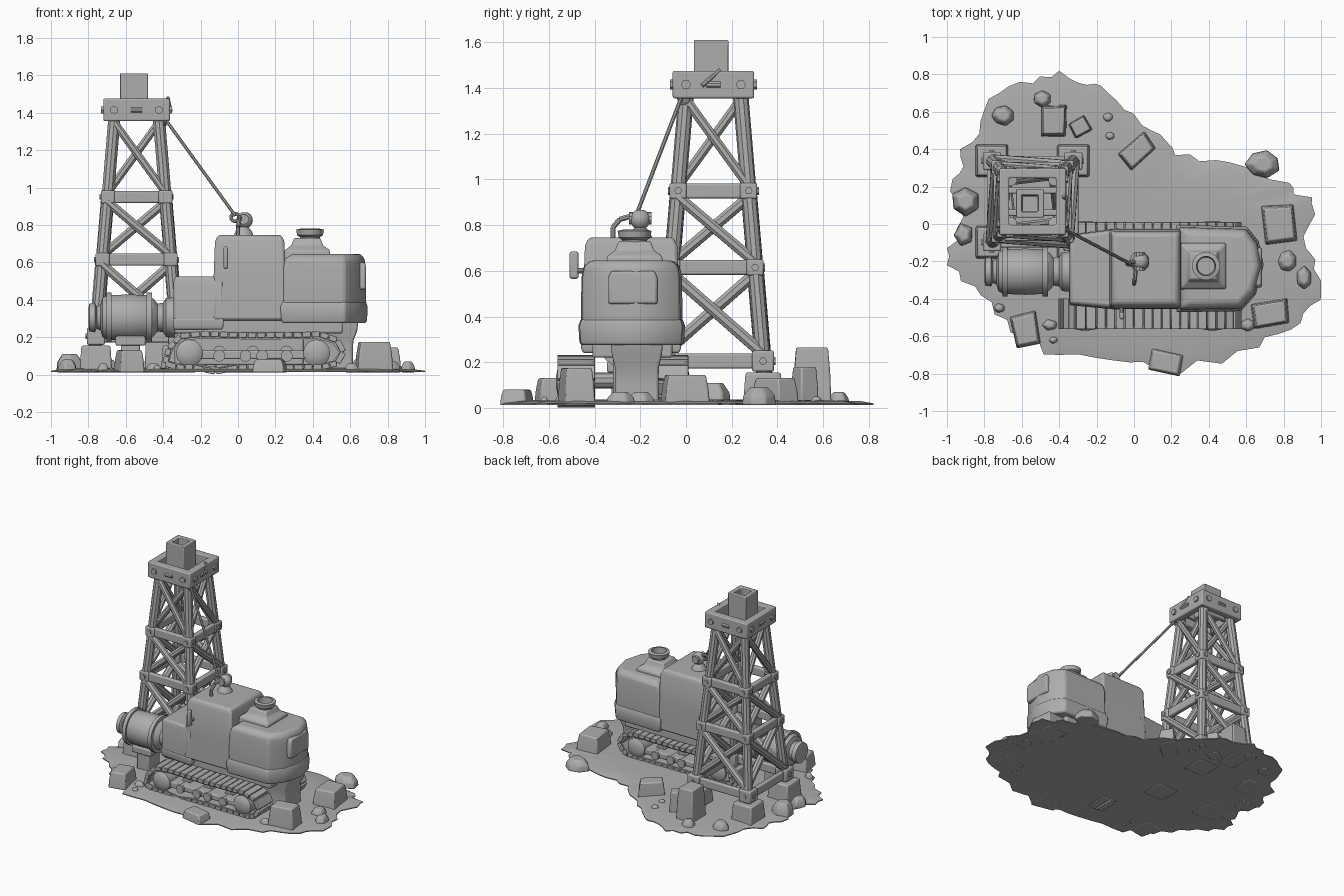
import bpy, bmesh, math, random
from mathutils import Vector

random.seed(4)
if "Cube" in bpy.data.objects:
    bpy.data.objects.remove(bpy.data.objects["Cube"])

grey = bpy.data.materials.new("plain_grey")
grey.use_nodes = True
tone = (0.42, 0.42, 0.42, 1)
grey.diffuse_color = tone
grey.node_tree.nodes["Principled BSDF"].inputs["Base Color"].default_value = tone


def finish(ob, bevel=0.0):
    ob.data.materials.append(grey)
    if bevel:
        mod = ob.modifiers.new("soft_edges", 'BEVEL')
        mod.width, mod.segments, mod.limit_method = bevel, 2, 'ANGLE'
    bpy.ops.object.select_all(action='DESELECT')
    ob.select_set(True)
    bpy.context.view_layer.objects.active = ob
    bpy.ops.object.shade_smooth_by_angle(angle=math.radians(35))
    return ob


def skin(name, rings, bevel=0.0, closed=False):
    """Skin a stack of equal rings; cap the ends unless it closes on itself."""
    bm = bmesh.new()
    loops = [[bm.verts.new(p) for p in ring] for ring in rings]
    n = len(loops[0])
    for a, b in zip(loops, loops[1:] + (loops[:1] if closed else [])):
        for i in range(n):
            j = (i + 1) % n
            bm.faces.new((a[i], a[j], b[j], b[i]))
    if not closed:
        bm.faces.new(loops[0])
        bm.faces.new(loops[-1])
    bmesh.ops.recalc_face_normals(bm, faces=bm.faces)
    mesh = bpy.data.meshes.new(name)
    bm.to_mesh(mesh)
    bm.free()
    ob = bpy.data.objects.new(name, mesh)
    bpy.context.scene.collection.objects.link(ob)
    return finish(ob, bevel)


def block(name, plan, levels, bevel=0.0):
    """Stack a plan outline at (height, scale) levels."""
    cx = sum(p[0] for p in plan) / len(plan)
    cy = sum(p[1] for p in plan) / len(plan)
    return skin(name, [[(cx + (x - cx) * s, cy + (y - cy) * s, z) for x, y in plan]
                       for z, s in levels], bevel)


def rect(x0, x1, y0, y1):
    return [(x0, y0), (x1, y0), (x1, y1), (x0, y1)]


def box(name, c, size, bevel=0.008, turn=0.0):
    x, y, z = (v / 2 for v in size)
    ob = block(name, rect(-x, x, -y, y), [(-z, 1), (z, 1)], bevel)
    ob.location, ob.rotation_euler.y = c, turn
    return ob


def lathe(name, profile, origin, axis=(0, 0, 1), n=16, closed=False, bevel=0.0):
    """Revolve (radius, distance) points around an axis."""
    q = Vector((0, 0, 1)).rotation_difference(Vector(axis))
    rings = []
    for r, d in profile:
        r = r * math.sqrt(2) if n == 4 else r
        angs = [math.tau * (i + 0.5) / n for i in range(n)]
        rings.append([Vector(origin) + q @ Vector((r * math.cos(a), r * math.sin(a), d))
                      for a in angs])
    return skin(name, rings, bevel, closed)


def rod(name, a, b, r, n=10):
    d = Vector(b) - Vector(a)
    return lathe(name, [(r, 0), (r, d.length)], a, d.normalized(), n)


def torus(name, loc, rot, r, t):
    bpy.ops.mesh.primitive_torus_add(location=loc, rotation=rot, major_radius=r, minor_radius=t,
                                     major_segments=16, minor_segments=8)
    bpy.context.object.name = name
    finish(bpy.context.object)


# Ground patch with a ragged rim
rim = [(-.97, .24), (-.93, .4), (-.8, .61), (-.61, .76), (-.4, .82), (-.21, .75), (-.05, .61),
       (.14, .48), (.22, .37), (.51, .33), (.83, .22), (.95, .11), (.92, -.13), (1, -.35),
       (.89, -.53), (.67, -.66), (.25, -.8), (-.02, -.74), (-.4, -.7), (-.66, -.58),
       (-.82, -.38), (-1, -.22), (-.95, -.03)]
ragged = []
for p, q in zip(rim, rim[1:] + rim[:1]):
    for t in (0, .25, .5, .75):
        k = random.uniform(.95, 1.04) if t else 1
        x, y = ((p[i] + (q[i] - p[i]) * t) * k for i in (0, 1))
        ragged.append((max(-1, min(1, x)), max(-.8, min(.82, y))))
block("ground", ragged, [(.015, .02), (.015, .6), (.013, 1), (.02, 1), (.03, .93),
                         (.036, .6), (.038, .02)])

# Rocks: x, y, length, width, height, sides, turn
rocks = [(-.43, .55, .14, .17, .265, 4, 0), (-.29, .52, .1, .09, .18, 4, .5), (.02, .39, .18, .11, .13, 4, .7),
         (.78, 0, .17, .2, .145, 4, .1), (.73, -.48, .19, .13, .175, 4, .15), (.17, -.74, .18, .12, .08, 4, -.2),
         (-.58, -.57, .14, .18, .13, 4, .2), (-.7, .58, .12, .1, .08, 7, 0), (-.49, .67, .1, .09, .07, 6, 0),
         (.69, .32, .17, .14, .09, 7, 0), (.82, -.2, .1, .11, .07, 7, 0), (.91, -.29, .08, .12, .07, 6, 0),
         (.61, -.54, .08, .07, .06, 6, 0), (-.9, .12, .14, .14, .11, 6, 0), (-.91, -.06, .1, .12, .08, 5, 0),
         (-.72, -.45, .06, .05, .06, 5, 0), (-.45, -.54, .08, .06, .06, 5, 0), (-.43, -.62, .05, .04, .05, 5, 0),
         (-.14, .57, .06, .05, .05, 6, 0), (-.13, .47, .06, .05, .05, 5, 0)]
for x, y, sx, sy, h, n, turn in rocks:
    plan = []
    for i in range(n):
        a = math.tau * (i + .5) / n
        k = random.uniform(.92, 1.06) * (.72 if n == 4 else .56)
        u, v = sx * k * math.cos(a), sy * k * math.sin(a)
        plan.append((x + u * math.cos(turn) - v * math.sin(turn),
                     y + u * math.sin(turn) + v * math.cos(turn)))
    top = .82 if n == 4 else .55
    block("rock", plan, [(.012, 1), (h * .6, .93), (h, top)], .008)

# Vehicle hull, cabin, engine hood and tail body
block("chassis", rect(-.34, .56, -.41, -.06), [(.22, 1), (.31, 1)], .01)
block("belly", rect(.3, .63, -.32, -.11), [(.03, .92), (.1, .9), (.18, .92), (.23, 1.04), (.3, 1.1)], .01)
block("belly_front", rect(-.34, .35, -.32, -.12), [(.05, 1), (.25, 1)], .01)
hood = [(-.345, -.43), (-.08, -.455), (-.08, -.025), (-.345, -.06)]
block("hood", hood, [(.25, 1), (.49, 1), (.525, .95)], .012)
block("hood_sill", hood, [(.24, .98), (.26, 1.02), (.3, 1.02)], .008)
block("cabin", rect(-.135, .26, -.455, -.025), [(.29, 1), (.5, .98), (.71, .94), (.747, .86)], .015)
tail = [(.24, -.46), (.57, -.455), (.645, -.37), (.685, -.22), (.66, -.1), (.6, -.025), (.24, -.015)]
block("tail_body", tail, [(.29, .99), (.4, 1), (.57, .99), (.62, .95), (.645, .82)], .012)
block("tail_skirt", tail, [(.275, 1.0), (.29, 1.03), (.36, 1.05), (.39, 1.0)], .008)
block("tail_panel", rect(.6, .685, -.34, -.125), [(.455, 1), (.57, 1), (.6, .88)], .01)
box("door_lamp", (-.065, -.49, .625), (.025, .04, .12), .01)
rod("lamp_bracket", (-.065, -.42, .6), (-.065, -.48, .6), .012)

# Smoke stack
lathe("stack_base", [(.125, .62), (.12, .665), (.085, .69), (.07, .73)], (.37, -.225, 0), n=4, bevel=.008)
lathe("stack_collar", [(.055, .69), (.055, .735), (.07, .745), (.075, .775), (.052, .78), (.045, .71)],
      (.385, -.225, 0), n=20)

# Winch head and cable
lathe("winch_base", [(.055, .74), (.045, .765), (.025, .79)], (.03, -.2, 0))
lathe("winch_ball", [(.045 * math.sin(a * math.pi / 8), -.045 * math.cos(a * math.pi / 8))
                     for a in range(1, 8)], (.035, -.2, .825))
rod("winch_pin", (.03, -.25, .83), (.03, -.15, .83), .028)
torus("winch_ring", (-.015, -.21, .84), (1.2, .4, 0), .022, .01)
rod("cable", (-.015, -.215, .85), (-.385, -.02, 1.36), .009, 8)
torus("cable_eye", (-.39, -.01, 1.355), (0, math.pi / 2, 0), .02, .009)
hose = [(0, -.32, .74), (0, -.32, .79), (.005, -.29, .825), (.01, -.24, .84)]
for a, b in zip(hose, hose[1:]):
    rod("winch_hose", a, b, .012, 8)

# Crawler tracks, sagging a little near the front end
path = [(-.39, .06), (-.37, .14), (-.31, .205), (-.2, .217), (.1, .21), (.44, .215), (.53, .185),
        (.565, .12), (.53, .06), (.45, .04), (.0, .038), (-.12, .015), (-.24, .038), (-.33, .04)]


def track(y, width, lift):
    loop = [Vector((x, 0, max(z, lift))) for x, z in path]
    inner = [Vector((.08 + (p.x - .08) * .95, 0, .115 + (p.z - .115) * .76)) for p in loop]

    def side(points, yy):
        return [p + Vector((0, yy, 0)) for p in points]
    w = width * .42
    skin("track_belt", [side(loop, y - w), side(loop, y + w), side(inner, y + w), side(inner, y - w)],
         closed=True)
    for a, b in zip(loop, loop[1:] + loop[:1]):
        count = max(1, round((b - a).length / .05))
        d = (b - a) / count
        for i in range(count):
            c = a + d * (i + .5)
            box("track_pad", (c.x, y, c.z), (d.length * .9, width, .03), .004, math.atan2(-d.z, d.x))
    for x in (-.26, .42):
        lathe("track_wheel", [(.072, -.5 * width), (.072, .42 * width), (.055, .5 * width),
                              (.02, .54 * width)], (x, y, .115),
              (0, -1 if y < -.2 else 1, 0), 18)
    box("track_frame", (.08, y, .105), (.58, width * .75, .045), .008)
    for x in (-.1, .04, .13, .26):
        rod("track_roller", (x, y - width * .48, .1), (x, y + width * .48, .1), .032, 10)
    for x in (-.1, .08, .26):
        rod("track_axle", (x, y, .12), (x, -.22, .12), .035)


track(-.48, .165, .015)
track(-.065, .15, .04)

# Side drum with hoops, neck and cap
lathe("drum", [(.05, -.8), (.075, -.795), (.08, -.765), (.06, -.755), (.07, -.735), (.105, -.725),
               (.12, -.7), (.125, -.58), (.12, -.48), (.1, -.45), (.075, -.43), (.08, -.4),
               (.105, -.385), (.11, -.33)], (0, -.255, .305), (1, 0, 0), 20)
for x in (-.69, -.475):
    lathe("drum_hoop", [(.11, -.014), (.135, -.014), (.135, .014), (.11, .014)], (x, -.255, .305),
          (1, 0, 0), 20, closed=True)
box("drum_saddle", (-.575, -.255, .18), (.16, .18, .05))
box("drum_foot", (-.575, -.255, .09), (.1, .14, .15))

# Derrick tower
TX, TY = -.542, .12


def spread(z):
    return .222 - .0845 * (z - .15)


def corner(i, z):
    sx, sy = [(-1, -1), (1, -1), (1, 1), (-1, 1)][i % 4]
    return Vector((TX + sx * spread(z), TY + sy * spread(z), z))


for i in range(4):
    rod("tower_leg", corner(i, .05), corner(i, 1.4), .034, 10)
    fx, fy = corner(i, .2).xy
    block("footing", rect(fx - .088, fx + .088, fy - .088, fy + .088), [(.012, 1), (.155, .88)], .01)
    outward = [Vector((0, -1, 0)), Vector((1, 0, 0)), Vector((0, 1, 0)), Vector((-1, 0, 0))][i]
    along = Vector((abs(outward.y), abs(outward.x), 0))
    for z in (.205, .615, .95):
        a, b = corner(i, z), corner(i + 1, z)
        size = [.035 + abs(v) for v in (b - a)]
        size[2] = .065
        box("tower_girt", (a + b) / 2 + outward * .01, size)
        s = .096 if z < .3 else .074
        box("leg_collar", a, (s, s, s * .95))
        for p in (a, b):
            rod("collar_bolt", p, p + outward * (s / 2 + .007), .017, 6)
    for z0, z1, r in ((.24, .59, .027), (.64, .925, .025), (.975, 1.35, .022)):
        for m in (0, 1):
            shift = outward * (.012 if m else -.012)
            rod("cross_brace", corner(i + m, z0) + shift, corner(i + 1 - m, z1) + shift, r, 8)
    # crown bolts and slot on each board
    face = Vector((TX, TY, 1.415)) + outward * .165
    for s in (-.12, .12):
        rod("crown_bolt", face + along * s, face + along * s + outward * .025, .022, 6)
    rod("crown_slot", face - along * .03 + outward * .008, face + along * .03 + outward * .008, .014, 8)

# Crown frame and square top pipe
lathe("crown_frame", [(.178, 1.355), (.178, 1.475), (.125, 1.475), (.125, 1.355)], (TX, TY, 0),
      n=4, closed=True, bevel=.008)
for s in (-.06, .06):
    box("crown_joist", (TX, TY + s, 1.4), (.3, .035, .05))
lathe("top_pipe", [(.075, 1.38), (.075, 1.61), (.045, 1.61), (.04, 1.5)], (TX - .015, TY - .01, 0),
      n=4, bevel=.005)
rod("crown_lever", (-.36, .07, 1.41), (-.375, .15, 1.48), .01, 8)
